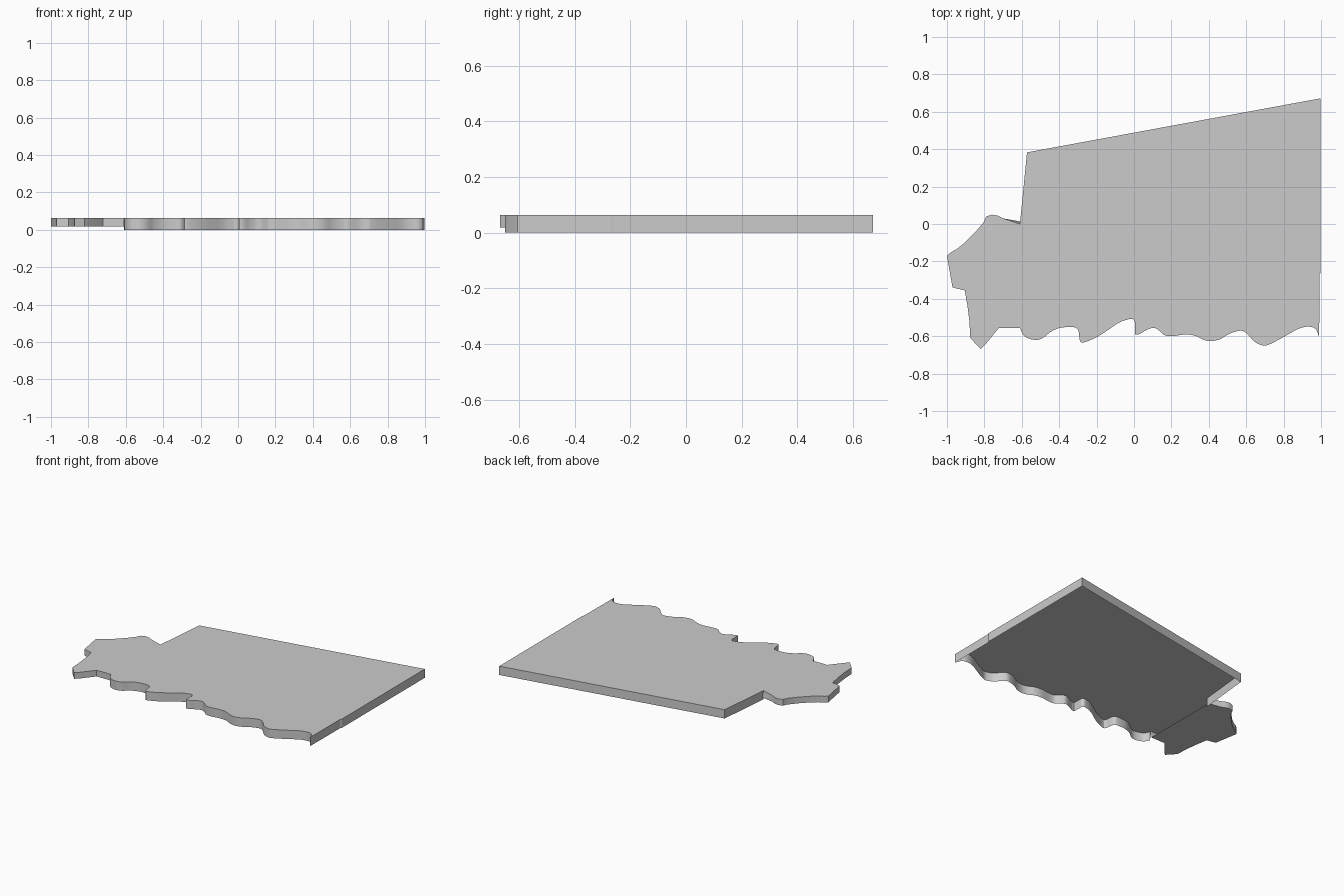
import bpy, bmesh, math
from mathutils import Vector

if "Cube" in bpy.data.objects:
    bpy.data.objects.remove(bpy.data.objects["Cube"])

TOP, TAB_Z = 0.0625, 0.0185


def smooth(pts, n=4):
    """Catmull-Rom curve through 2D points."""
    p = [Vector(q) for q in pts]
    p = [p[0]] + p + [p[-1]]
    out = []
    for a, b, c, d in zip(p, p[1:], p[2:], p[3:]):
        for i in range(n):
            t = i / n
            out.append(0.5 * (2*b + (c - a)*t + (2*a - 5*b + 4*c - d)*t*t
                              + (3*b - a - 3*c + d)*t**3))
    return out + [p[-1]]


# wavy front edge, split at its sharp step
wave = smooth([(-.61, -.555), (-.59, -.595), (-.56, -.613), (-.52, -.62),
               (-.485, -.608), (-.45, -.58), (-.405, -.558), (-.355, -.551),
               (-.31, -.555), (-.295, -.58), (-.29, -.62), (-.27, -.634),
               (-.185, -.597), (-.085, -.53), (-.035, -.511), (-.008, -.508),
               (.004, -.522)])
wave += smooth([(.005, -.592), (.03, -.588), (.066, -.567), (.105, -.555),
                (.135, -.57), (.165, -.595), (.205, -.599), (.275, -.591),
                (.325, -.597), (.375, -.62), (.415, -.626), (.462, -.615),
                (.51, -.587), (.57, -.57), (.605, -.587), (.645, -.63),
                (.69, -.65), (.72, -.645), (.775, -.618), (.83, -.587),
                (.88, -.56), (.928, -.549), (.97, -.56), (.99, -.605)])
# straight right, back and left edges
main = wave + [Vector(q) for q in [(.992, -.27), (.998, -.26), (.998, .672),
                                   (-.572, .383), (-.61, 0)]]
# irregular end tab, from back to front
tab = [Vector(q) for q in [
    (-.70, .03), (-.73, .045), (-.76, .05), (-.79, .04), (-.805, .008),
    (-.85, -.045), (-.905, -.10), (-.945, -.132), (-.98, -.152), (-1, -.17),
    (-.97, -.34), (-.905, -.355), (-.89, -.44), (-.88, -.52), (-.875, -.61),
    (-.82, -.669), (-.795, -.645), (-.722, -.555)]]

bm = bmesh.new()


def ring(pts, z):
    return [bm.verts.new((p.x, p.y, z)) for p in pts]


def walls(top, low):
    for i in range(len(top) - 1):
        bm.faces.new((low[i], low[i + 1], top[i + 1], top[i]))


# top plate
main_top, tab_top = ring(main, TOP), ring(tab, TOP)
bm.faces.new(main_top + tab_top)

# skirt under the main panel, open below; its front start leans inward
main_low = ring(main, 0)
main_low[0].co.x += 0.01
walls(main_top, main_low)

# shallower tab skirt with its own floor
tab_line = [Vector((-.61, .014))] + tab + [main[0]]
tab_low = ring(tab_line, TAB_Z)
walls([main_top[-1]] + tab_top + [main_top[0]], tab_low)
bm.faces.new(tab_low[::-1])

mesh = bpy.data.meshes.new("wavy_panel")
bm.to_mesh(mesh)
bm.free()
panel = bpy.data.objects.new("wavy_panel", mesh)
bpy.context.collection.objects.link(panel)
bpy.context.view_layer.objects.active = panel
panel.select_set(True)
bpy.ops.object.shade_smooth_by_angle(angle=math.radians(30))
